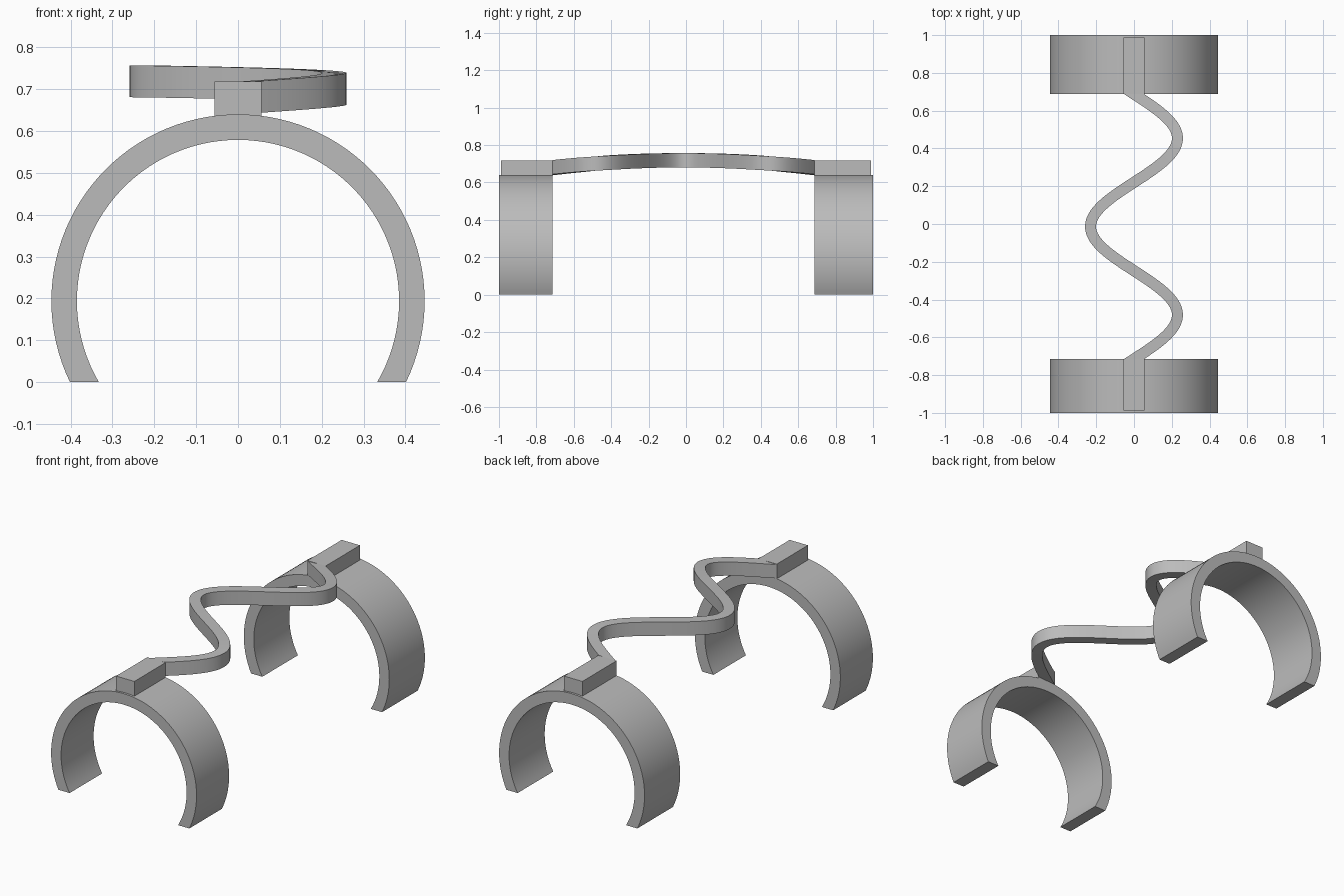
import bpy, bmesh, math
from mathutils import Vector

cube = bpy.data.objects.get("Cube")
if cube:
    bpy.data.objects.remove(cube, do_unlink=True)

grey = bpy.data.materials.new("plain grey")
grey.use_nodes = True
grey.diffuse_color = (0.5, 0.5, 0.5, 1)
grey.node_tree.nodes["Principled BSDF"].inputs["Base Color"].default_value = (0.5, 0.5, 0.5, 1)

FRONT, BACK = -0.715, 0.688      # inner faces of the two clips
CENTRE_Z, OUTER, INNER = 0.194, 0.446, 0.385


def finish(name, bm):
    bmesh.ops.recalc_face_normals(bm, faces=bm.faces)
    mesh = bpy.data.meshes.new(name)
    bm.to_mesh(mesh)
    bm.free()
    mesh.materials.append(grey)
    obj = bpy.data.objects.new(name, mesh)
    bpy.context.collection.objects.link(obj)
    bpy.ops.object.select_all(action="DESELECT")
    obj.select_set(True)
    bpy.context.view_layer.objects.active = obj
    bpy.ops.object.shade_smooth_by_angle(angle=math.radians(30))


def sweep(name, sections, ends=None):
    """Skin a closed solid through a row of four-cornered sections."""
    bm = bmesh.new()
    rows = [[bm.verts.new(p) for p in s] for s in sections]
    for a, b in zip(rows, rows[1:]):
        for i in range(4):
            j = (i + 1) % 4
            bm.faces.new((a[i], a[j], b[j], b[i]))
    bm.faces.new(rows[0])
    bm.faces.new(rows[-1])
    # Trim the ends flush with the blocks
    for y, side in ends or []:
        geom = bm.verts[:] + bm.edges[:] + bm.faces[:]
        cut = bmesh.ops.bisect_plane(bm, geom=geom, plane_co=(0, y, 0),
                                     plane_no=(0, side, 0), clear_outer=True)
        edges = [e for e in cut["geom_cut"] if isinstance(e, bmesh.types.BMEdge)]
        bmesh.ops.holes_fill(bm, edges=edges)
    finish(name, bm)


def clip(name, y0, y1, steps=72):
    """Open ring whose two tips are cut flat on the ground."""
    def arc(radius, t):
        low = -math.asin(CENTRE_Z / radius)
        a = low + (math.pi - 2 * low) * t
        return radius * math.cos(a), CENTRE_Z + radius * math.sin(a)

    sections = []
    for k in range(steps + 1):
        (xo, zo), (xi, zi) = arc(OUTER, k / steps), arc(INNER, k / steps)
        sections.append([(xo, y0, zo), (xo, y1, zo), (xi, y1, zi), (xi, y0, zi)])
    sweep(name, sections)


def block(name, y0, y1, w=0.056, z0=0.62, z1=0.718):
    sweep(name, [[(-w, y, z0), (w, y, z0), (w, y, z1), (-w, y, z1)] for y in (y0, y1)])


clip("front_clip", -1, FRONT)
clip("back_clip", BACK, 1)
block("front_block", -0.988, FRONT)
block("back_block", BACK, 0.988)

# Wavy arched bridge: one and a half sine waves between the blocks
length = BACK - FRONT
middle = (BACK + FRONT) / 2
freq = 3 * math.pi / length
sections = []
steps = 140
for k in range(-6, steps + 7):
    y = FRONT + length * k / steps
    x = 0.23 * math.sin(freq * (y - FRONT))
    slope = 0.23 * freq * math.cos(freq * (y - FRONT))
    side = Vector((1, -slope, 0)).normalized() * 0.029
    lift = 0.04 * (1 - ((y - middle) / (length / 2)) ** 2)
    low, high = Vector((x, y, 0.641 + lift)), Vector((x, y, 0.717 + lift))
    sections.append([low - side, low + side, high + side, high - side])
sweep("wavy_bridge", sections, [(FRONT, -1), (BACK, 1)])
